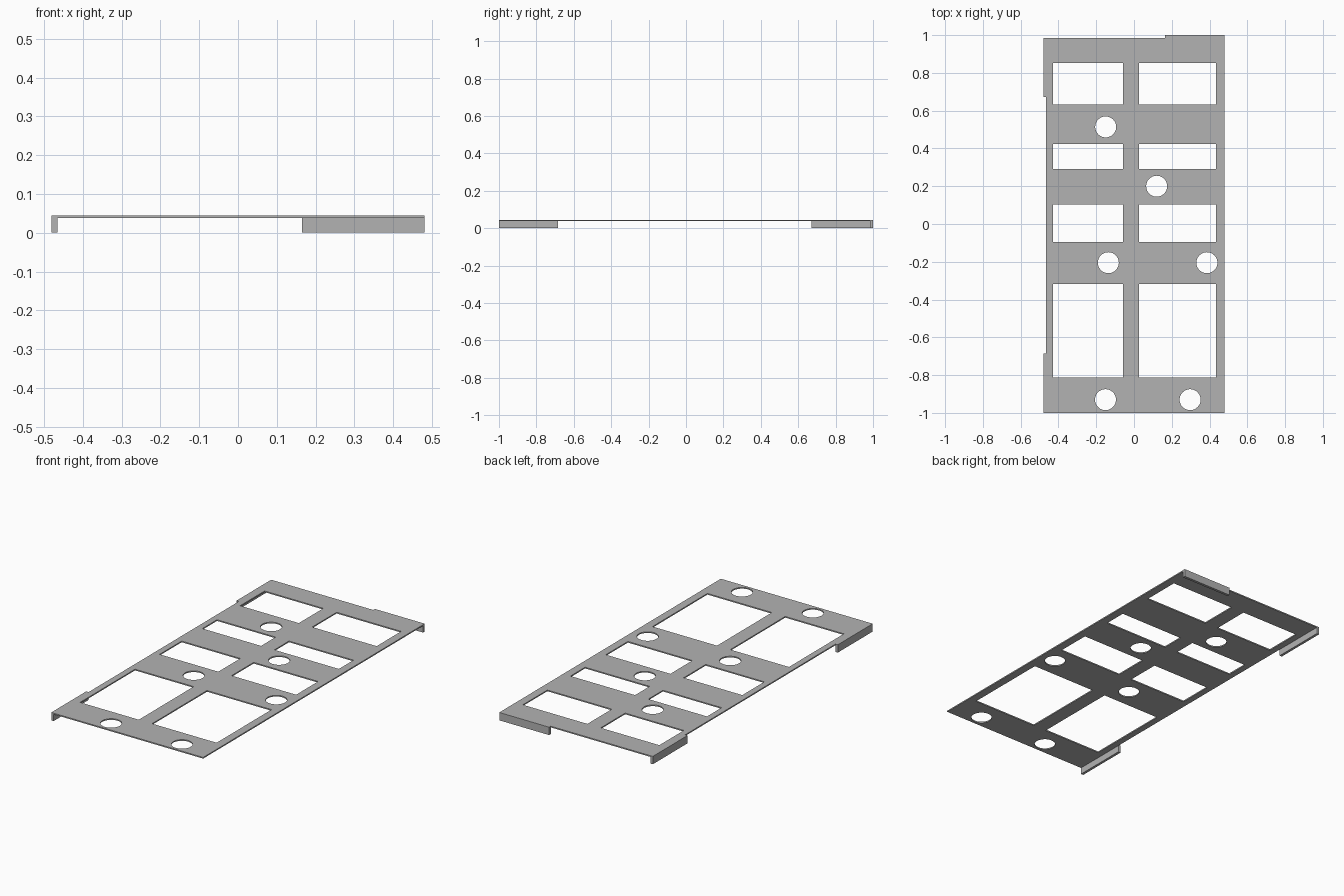
import bpy
from math import cos, sin, tau

cube = bpy.data.objects.get("Cube")
if cube:
    bpy.data.objects.remove(cube, do_unlink=True)

TOP, SHEET = 0.045, 0.007
LEFT, INNER, RIGHT = -0.48, -0.465, 0.48
FRONT, BACK, LIP = -1.0, 0.985, 1.0
TAB_FRONT, TAB_BACK, TAB_LIP = -0.685, 0.672, 0.165

grey = bpy.data.materials.new("sheet grey")
grey.use_nodes = True
grey.diffuse_color = (0.45, 0.45, 0.45, 1)
grey.node_tree.nodes["Principled BSDF"].inputs["Base Color"].default_value = grey.diffuse_color


def rectangle(x0, x1, y0, y1):
    return [(x0, y0), (x1, y0), (x1, y1), (x0, y1)]


def circle(x, y, radius=0.0555, sides=48):
    return [(x + radius * cos(tau * i / sides), y + radius * sin(tau * i / sides))
            for i in range(sides)]


def sheet(name, loops, z0, z1):
    """Extrude closed outlines; loops inside the first one become holes."""
    curve = bpy.data.curves.new(name, "CURVE")
    curve.dimensions = "2D"
    curve.fill_mode = "BOTH"
    curve.extrude = (z1 - z0) / 2
    for loop in loops:
        spline = curve.splines.new("POLY")
        spline.points.add(len(loop) - 1)
        for point, (x, y) in zip(spline.points, loop):
            point.co = (x, y, 0, 1)
        spline.use_cyclic_u = True
    obj = bpy.data.objects.new(name, curve)
    obj.location.z = (z0 + z1) / 2
    bpy.context.collection.objects.link(obj)
    curve.materials.append(grey)
    bpy.ops.object.select_all(action="DESELECT")
    obj.select_set(True)
    bpy.context.view_layer.objects.active = obj
    bpy.ops.object.convert(target="MESH")
    bpy.ops.object.shade_flat()


# Plate outline, widened where the tabs fold down
outline = [(LEFT, FRONT), (RIGHT, FRONT), (RIGHT, LIP), (TAB_LIP, LIP),
           (TAB_LIP, BACK), (LEFT, BACK), (LEFT, TAB_BACK), (INNER, TAB_BACK),
           (INNER, TAB_FRONT), (LEFT, TAB_FRONT)]

# Two columns of rectangular windows
columns = [(-0.429, -0.058), (0.026, 0.434)]
rows = [(0.632, 0.853), (0.291, 0.423), (-0.095, 0.104), (-0.813, -0.317)]
windows = [rectangle(*col, *row) for col in columns for row in rows]

# Round holes
holes = [circle(x, y) for x, y in [(-0.15, 0.514), (0.12, 0.2), (-0.136, -0.205),
                                   (0.386, -0.205), (-0.151, -0.93), (0.297, -0.93)]]

sheet("plate", [outline] + windows + holes, TOP - SHEET, TOP)

# Folded tabs under the edges
for name, bounds in [("front_side_tab", (LEFT, INNER, FRONT, TAB_FRONT)),
                     ("back_side_tab", (LEFT, INNER, TAB_BACK, BACK)),
                     ("back_tab", (TAB_LIP, RIGHT, BACK, LIP))]:
    sheet(name, [rectangle(*bounds)], 0, TOP - SHEET)
